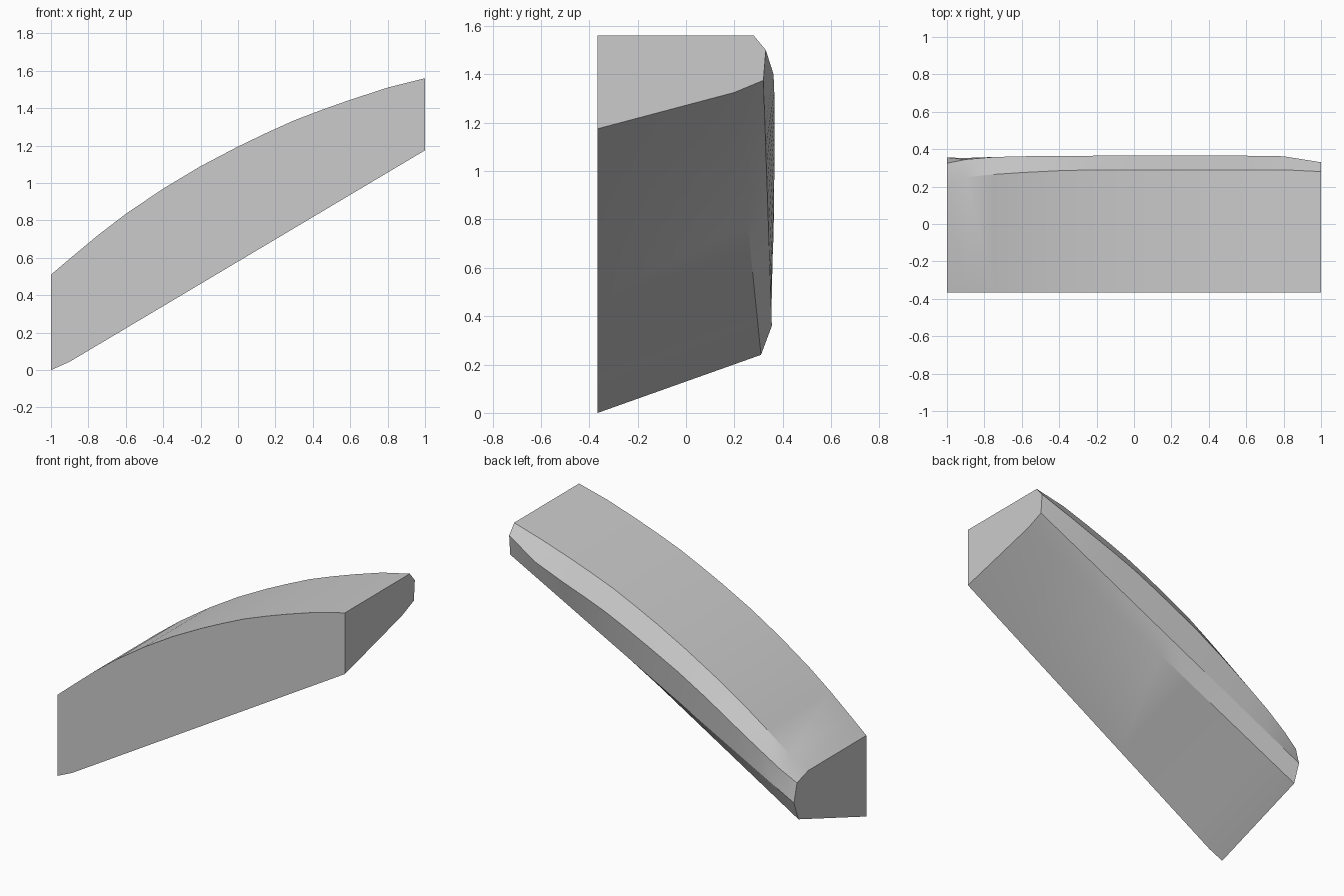
import bpy
import bmesh
import math

if "Cube" in bpy.data.objects:
    bpy.data.objects.remove(bpy.data.objects["Cube"])

grey = bpy.data.materials.new("plain_grey")
grey.diffuse_color = (0.6, 0.6, 0.6, 1)
grey.use_nodes = True
grey.node_tree.nodes["Principled BSDF"].inputs["Base Color"].default_value = grey.diffuse_color

FRONT = -0.365

# Stations along the arch: x, top height, shoulder y, shoulder drop, top edge y
STATIONS = [
    (-1.0, 0.51, 0.325, 0.035, 0.21),
    (-0.9, 0.595, 0.345, 0.055, 0.25),
    (-0.75, 0.72, 0.358, 0.08, 0.265),
    (-0.6, 0.835, 0.362, 0.10, 0.275),
    (-0.4, 0.97, 0.364, 0.11, 0.285),
    (-0.2, 1.09, 0.365, 0.115, 0.29),
    (0.0, 1.195, 0.365, 0.12, 0.29),
    (0.15, 1.267, 0.365, 0.12, 0.29),
    (0.3, 1.335, 0.365, 0.12, 0.29),
    (0.45, 1.392, 0.365, 0.12, 0.29),
    (0.6, 1.445, 0.365, 0.12, 0.29),
    (0.8, 1.51, 0.362, 0.11, 0.29),
    (1.0, 1.56, 0.33, 0.06, 0.28),
]


def lerp(a, b, t):
    return a + (b - a) * t


def section(x, top, shoulder_y, drop, edge_y):
    """Closed outline of the beam at x, from the front bottom corner around."""
    t = (x + 1) / 2
    return [
        (x, FRONT, max(0.0, lerp(-0.015, 1.175, t))),
        (x, lerp(0.31, 0.2, t), lerp(0.24, 1.325, t)),
        (x, lerp(0.355, 0.32, t), lerp(0.36, 1.375, t)),
        (x, shoulder_y, top - drop),
        (x, edge_y, top),
        (x, FRONT, top),
    ]


# Curved beam lofted through the stations, with flat ends
bm = bmesh.new()
rings = [[bm.verts.new(p) for p in section(*s)] for s in STATIONS]
for a, b in zip(rings, rings[1:]):
    for i in range(len(a)):
        j = (i + 1) % len(a)
        bm.faces.new((a[i], a[j], b[j], b[i]))
bm.faces.new(rings[0])
bm.faces.new(rings[-1])
bmesh.ops.recalc_face_normals(bm, faces=bm.faces)

mesh = bpy.data.meshes.new("curved_beam")
bm.to_mesh(mesh)
bm.free()
mesh.materials.append(grey)
beam = bpy.data.objects.new("curved_beam", mesh)
bpy.context.collection.objects.link(beam)
bpy.context.view_layer.objects.active = beam
beam.select_set(True)
bpy.ops.object.shade_smooth_by_angle(angle=math.radians(25))
